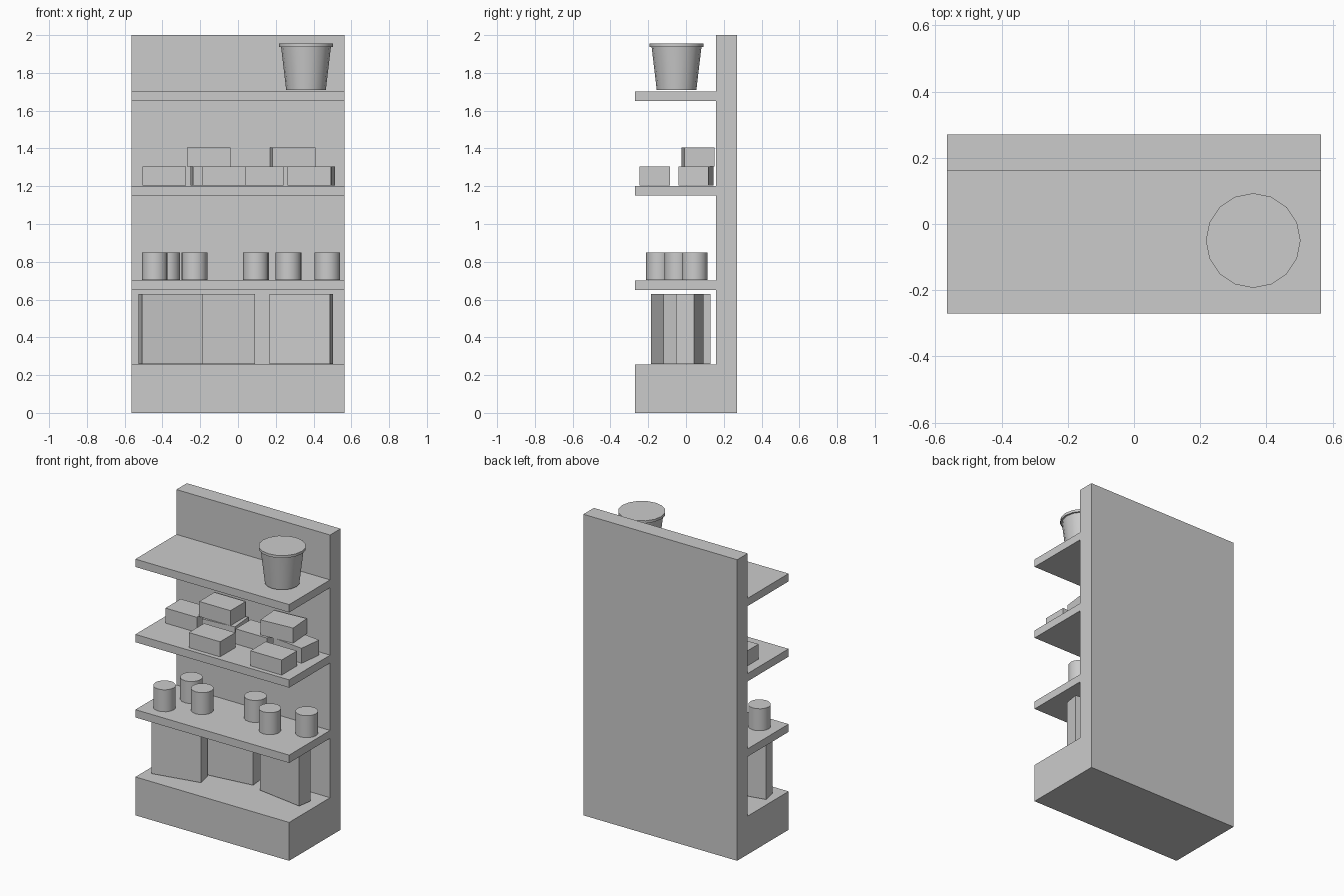
import bpy, bmesh
from math import sin, cos, pi, radians

if "Cube" in bpy.data.objects:
    bpy.data.objects.remove(bpy.data.objects["Cube"])


def finish(name, bm, smooth=False):
    bmesh.ops.recalc_face_normals(bm, faces=bm.faces[:])
    me = bpy.data.meshes.new(name)
    bm.to_mesh(me)
    bm.free()
    ob = bpy.data.objects.new(name, me)
    bpy.context.collection.objects.link(ob)
    if smooth:
        bpy.ops.object.select_all(action='DESELECT')
        ob.select_set(True)
        bpy.context.view_layer.objects.active = ob
        bpy.ops.object.shade_smooth_by_angle()
    return ob


def box(name, size, x, y, z, turn=0):
    """Box standing on height z, turned in degrees about its own centre."""
    bm = bmesh.new()
    bmesh.ops.create_cube(bm, size=1)
    bmesh.ops.scale(bm, vec=size, verts=bm.verts[:])
    bmesh.ops.translate(bm, vec=(0, 0, size[2] / 2), verts=bm.verts[:])
    ob = finish(name, bm)
    ob.location = (x, y, z)
    ob.rotation_euler.z = radians(turn)


def lathe(name, profile, x, y, z, sides=16):
    """Closed turned shape from (radius, height) points, bottom to top."""
    bm = bmesh.new()
    rings = [[bm.verts.new((r * cos(2 * pi * i / sides), r * sin(2 * pi * i / sides), h))
              for i in range(sides)] for r, h in profile]
    for a, b in zip(rings, rings[1:]):
        for i in range(sides):
            j = (i + 1) % sides
            bm.faces.new((a[i], a[j], b[j], b[i]))
    bm.faces.new(rings[0])
    bm.faces.new(rings[-1])
    ob = finish(name, bm, smooth=True)
    ob.location = (x, y, z)


# Shelf unit: comb-shaped side profile extruded across the width
HALF, FRONT, PANEL, BACK = 0.565, -0.27, 0.16, 0.27
profile = [(BACK, 0), (FRONT, 0), (FRONT, 0.255), (PANEL, 0.255)]
for bottom in (0.65, 1.15, 1.65):
    top = bottom + 0.052
    profile += [(PANEL, bottom), (FRONT, bottom), (FRONT, top), (PANEL, top)]
profile += [(PANEL, 2), (BACK, 2)]
bm = bmesh.new()
face = bm.faces.new([bm.verts.new((-HALF, y, z)) for y, z in profile])
ext = bmesh.ops.extrude_face_region(bm, geom=[face], use_keep_orig=True)
bmesh.ops.translate(bm, vec=(2 * HALF, 0, 0),
                    verts=[v for v in ext['geom'] if isinstance(v, bmesh.types.BMVert)])
finish("shelf_unit", bm)

# Large upright boxes on the base
for i, (x, y, turn) in enumerate([(-0.358, -0.104, 11.5), (-0.077, 0.06, 7), (0.334, 0.02, -8.8)]):
    box(f"tall_box_{i + 1}", (0.325, 0.098, 0.37), x, y, 0.26, turn)

# Cans on the lowest shelf
for i, (x, y) in enumerate([(-0.44, -0.143), (-0.375, 0.046), (-0.23, -0.046),
                            (0.095, 0.046), (0.267, -0.046), (0.473, 0.046)]):
    lathe(f"can_{i + 1}", [(0.068, 0), (0.068, 0.146)], x, y, 0.704)

# Small cartons on the middle shelf, two of them stacked on top
CARTON = (0.23, 0.16, 0.1)
for i, (x, y, z, turn) in enumerate([
        (-0.39, 0.04, 1.205, 0), (-0.13, 0.05, 1.205, 5), (0.125, 0.04, 1.205, 0),
        (0.39, 0.053, 1.205, -7), (-0.075, -0.165, 1.205, 0), (0.378, -0.165, 1.205, 0),
        (-0.155, 0.058, 1.305, 0), (0.291, 0.063, 1.305, 4)]):
    box(f"carton_{i + 1}", CARTON, x, y, z, turn)

# Lidded bucket on the top shelf
lathe("bucket", [(0.105, 0), (0.132, 0.228), (0.143, 0.228), (0.143, 0.245)], 0.36, -0.05, 1.71)
